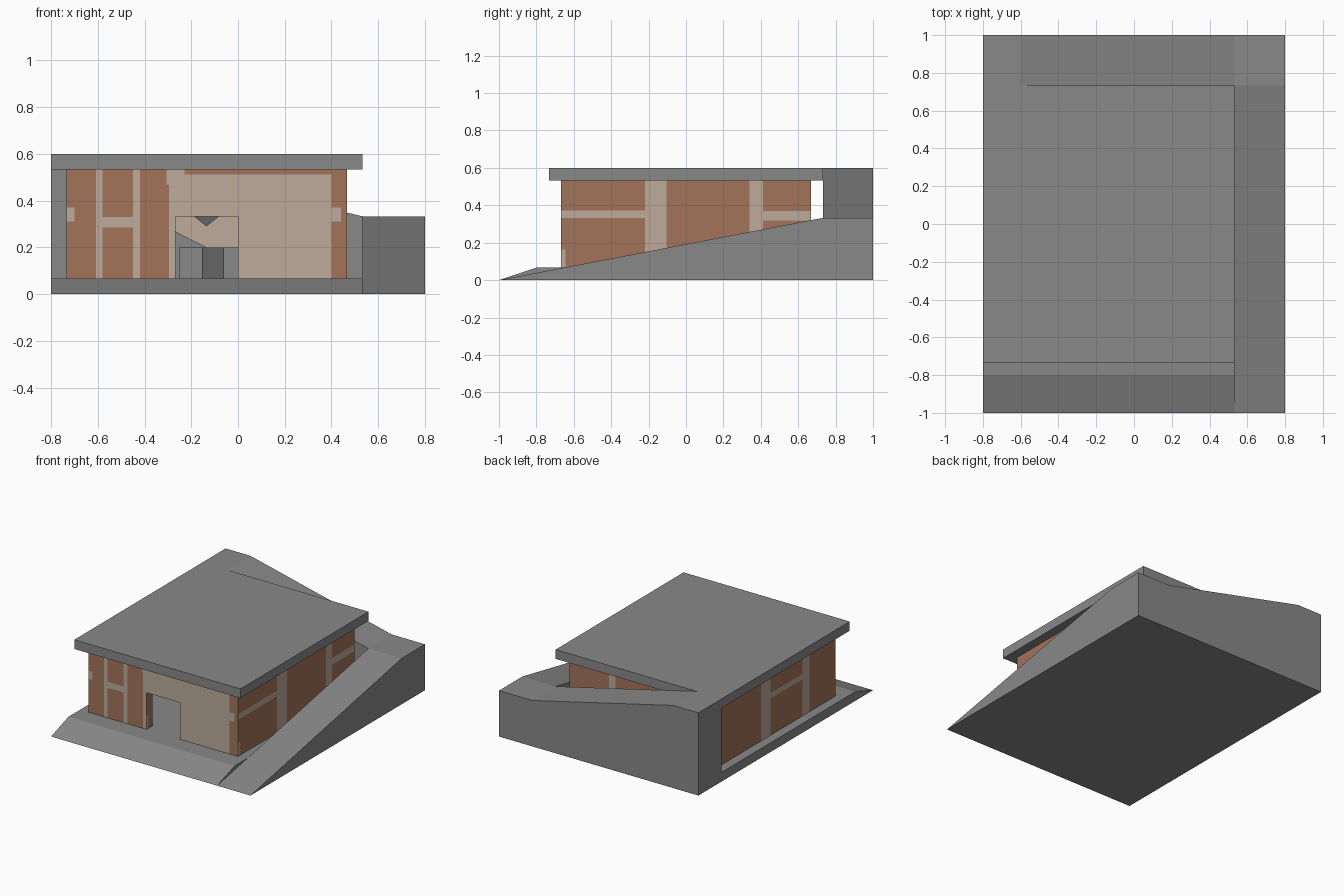
import bpy, bmesh
from mathutils import Vector

if "Cube" in bpy.data.objects:
    bpy.data.objects.remove(bpy.data.objects["Cube"])


def material(name, rgb):
    m = bpy.data.materials.new(name)
    m.diffuse_color = (*rgb, 1)
    m.use_nodes = True
    m.node_tree.nodes["Principled BSDF"].inputs["Base Color"].default_value = m.diffuse_color
    return m


CONCRETE = material("grey concrete", (0.25, 0.25, 0.25))
DARK = material("dark grey", (0.13, 0.13, 0.13))
BRICK = material("brown brick", (0.36, 0.175, 0.10))
PLASTER = material("pale plaster", (0.51, 0.41, 0.325))


def finish(name, bm, *mats):
    bmesh.ops.recalc_face_normals(bm, faces=bm.faces)
    me = bpy.data.meshes.new(name)
    bm.to_mesh(me)
    bm.free()
    for m in mats:
        me.materials.append(m)
    ob = bpy.data.objects.new(name, me)
    bpy.context.collection.objects.link(ob)
    return ob


def add_box(bm, x0, x1, y0, y1, z0, z1):
    for v in bmesh.ops.create_cube(bm, size=1)["verts"]:
        v.co = Vector((x1 if v.co.x > 0 else x0,
                       y1 if v.co.y > 0 else y0,
                       z1 if v.co.z > 0 else z0))


def box(name, mat, *bounds):
    bm = bmesh.new()
    add_box(bm, *bounds)
    return finish(name, bm, mat)


def prism(name, mat, axis, profile, start, end):
    """Extrude a (horizontal, z) profile along the x or y axis."""
    bm = bmesh.new()
    place = (lambda p: (start, p[0], p[1])) if axis == "x" else (lambda p: (p[0], start, p[1]))
    face = bm.faces.new([bm.verts.new(place(p)) for p in profile])
    new = bmesh.ops.extrude_face_region(bm, geom=[face])["geom"]
    shift = Vector((end - start, 0, 0)) if axis == "x" else Vector((0, end - start, 0))
    bmesh.ops.translate(bm, verts=[g for g in new if isinstance(g, bmesh.types.BMVert)], vec=shift)
    return finish(name, bm, mat)


# Ground slab with sloped front edge, side ramp and back ramp up to the roof
prism("ground_slab", CONCRETE, "x",
      [(-1, 0), (0.733, 0), (0.733, 0.067), (-0.8, 0.067)], -0.8, 0.533)
prism("side_ramp", CONCRETE, "x",
      [(-1, 0), (1, 0), (1, 0.333), (0.733, 0.333)], 0.533, 0.8)
prism("back_ramp", CONCRETE, "y",
      [(-0.8, 0), (0.533, 0), (0.533, 0.333), (-0.6, 0.6), (-0.8, 0.6)], 0.733, 1)

# Flat roof
box("roof", CONCRETE, -0.8, 0.533, -0.733, 0.733, 0.533, 0.6)

# Hollow walls with a doorway
walls = bmesh.new()
B, T = 0.067, 0.533
add_box(walls, -0.733, -0.267, -0.667, -0.6, B, T)
add_box(walls, 0, 0.467, -0.667, -0.6, B, T)
add_box(walls, -0.267, 0, -0.667, -0.6, 0.333, T)
add_box(walls, -0.733, 0.467, 0.6, 0.667, B, T)
add_box(walls, -0.733, -0.667, -0.6, 0.6, B, T)
add_box(walls, 0.4, 0.467, -0.6, 0.6, B, T)

# Plaster patches per wall: (from, to, bottom, top)
FRONT = [(-0.607, -0.58, B, T), (-0.45, -0.42, B, T), (-0.58, -0.45, 0.285, 0.33),
         (-0.295, 0.4, B, 0.512), (-0.305, -0.23, 0.47, T),
         (0.4, 0.44, 0.31, 0.37), (-0.733, -0.7, 0.31, 0.37)]
RIGHT = [(-0.22, -0.105, B, T), (-0.667, -0.22, 0.333, 0.373), (0.34, 0.413, B, T),
         (0.413, 0.667, 0.32, 0.37), (-0.667, -0.643, B, 0.165)]
LEFT = [(0.08, 0.19, B, T), (-0.37, -0.29, B, T), (-0.29, 0.08, 0.333, 0.373)]
BACK = [(-0.45, -0.41, B, T), (0.1, 0.15, B, T), (-0.41, 0.1, 0.32, 0.36)]


def cut(co, normal, side):
    """Split only the faces turned towards the given side."""
    faces = [f for f in walls.faces if f.normal.dot(side) > 0.9]
    geom = faces + list({e for f in faces for e in f.edges}) + list({v for f in faces for v in f.verts})
    bmesh.ops.bisect_plane(walls, geom=geom, plane_co=co, plane_no=normal, dist=1e-5)
    walls.normal_update()


SIDES = [(Vector((0, -1, 0)), 0, FRONT), (Vector((1, 0, 0)), 1, RIGHT),
         (Vector((-1, 0, 0)), 1, LEFT), (Vector((0, 1, 0)), 0, BACK)]
walls.normal_update()
for side, axis, patches in SIDES:
    along = Vector((1, 0, 0)) if axis == 0 else Vector((0, 1, 0))
    for h in {p for r in patches for p in r[:2]}:
        cut(along * h, along, side)
    for z in {p for r in patches for p in r[2:]}:
        cut(Vector((0, 0, z)), Vector((0, 0, 1)), side)
for side, axis, patches in SIDES:
    for f in walls.faces:
        if f.normal.dot(side) > 0.9:
            c = f.calc_center_median()
            if any(a < c[axis] < b and lo < c.z < hi for a, b, lo, hi in patches):
                f.material_index = 1
finish("walls", walls, BRICK, PLASTER)

# Interior: counter with a dark recess and a stair wedge rising to the left
box("inner_counter", CONCRETE, -0.25, 0, 0.3, 0.6, B, 0.2)
box("counter_recess", DARK, -0.155, -0.06, 0.293, 0.3, B, 0.2)
prism("inner_stair", CONCRETE, "y",
      [(-0.135, B), (-0.135, 0.2), (-0.6, 0.437), (-0.6, B)], 0.4, 0.6)

# Hanging inverted pyramid inside
prism("inner_hanging_wedge", DARK, "y", [(-0.135, 0.29), (-0.01, 0.39), (-0.26, 0.39)], 0.1, 0.3)
